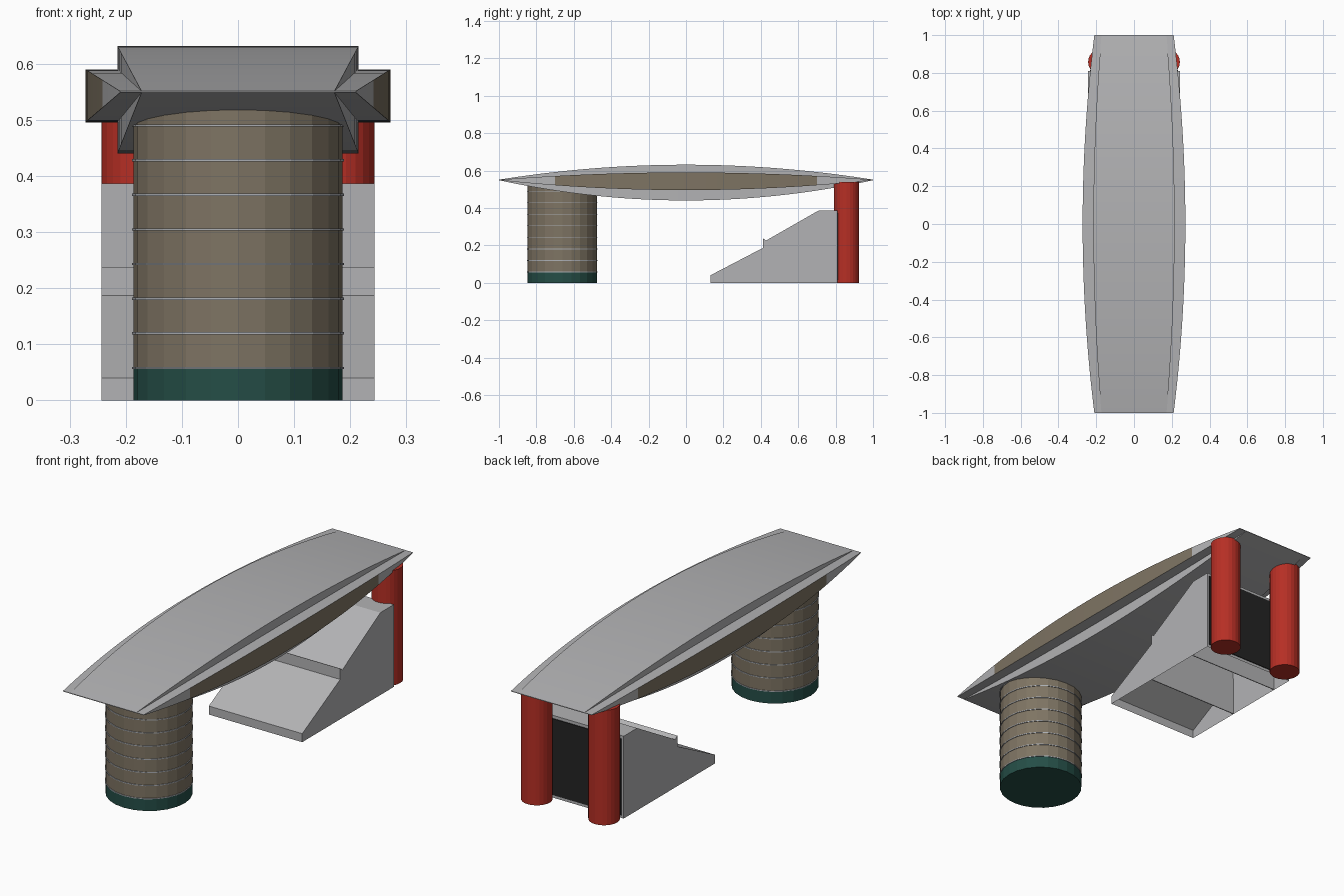
import bpy
import bmesh

if "Cube" in bpy.data.objects:
    bpy.data.objects.remove(bpy.data.objects["Cube"], do_unlink=True)


def material(name, r, g, b):
    m = bpy.data.materials.new(name)
    m.use_nodes = True
    m.diffuse_color = (r, g, b, 1)
    m.node_tree.nodes["Principled BSDF"].inputs["Base Color"].default_value = (r, g, b, 1)
    return m


GREY = material("light grey", 0.45, 0.45, 0.46)
SILVER = material("silver trim", 0.42, 0.44, 0.47)
KHAKI = material("khaki", 0.21, 0.175, 0.125)
GREEN = material("dark green", 0.018, 0.075, 0.062)
RED = material("red", 0.47, 0.028, 0.018)
DARK = material("charcoal", 0.017, 0.017, 0.017)


def finish(name, bm, *mats):
    bmesh.ops.recalc_face_normals(bm, faces=bm.faces)
    mesh = bpy.data.meshes.new(name)
    bm.to_mesh(mesh)
    bm.free()
    for m in mats:
        mesh.materials.append(m)
    ob = bpy.data.objects.new(name, mesh)
    bpy.context.collection.objects.link(ob)
    return ob


def cylinder(name, x, y, z0, z1, radius, mat, sides=24):
    bm = bmesh.new()
    bmesh.ops.create_cone(bm, cap_ends=True, segments=sides, radius1=radius,
                          radius2=radius, depth=z1 - z0)
    bmesh.ops.translate(bm, vec=(x, y, (z0 + z1) / 2), verts=bm.verts)
    return finish(name, bm, mat)


def box(name, lo, hi, mat):
    bm = bmesh.new()
    bmesh.ops.create_cube(bm, size=1)
    for v in bm.verts:
        v.co = [lo[i] if v.co[i] < 0 else hi[i] for i in range(3)]
    return finish(name, bm, mat)


# Canopy: lens-shaped slab with a bulging fin along each side
def canopy_section(bm, y):
    k = 1 - y * y
    mid, thin = 0.55, 0.0015
    slab, fin = 0.172 + 0.043 * k, 0.21 + 0.062 * k
    top, bottom = mid + thin + 0.08 * k, mid - thin - 0.108 * k
    fin_top, fin_bottom = mid + thin * 0.8 + 0.039 * k, mid - thin * 0.8 - 0.053 * k
    half = [(slab, top), (slab, fin_top), (fin, fin_top),
            (fin, fin_bottom), (slab, fin_bottom), (slab, bottom)]
    ring = half + [(-x, z) for x, z in reversed(half)]
    return [bm.verts.new((x, y, z)) for x, z in ring]


bm = bmesh.new()
steps = 40
rings = [canopy_section(bm, -1 + 2 * i / steps) for i in range(steps + 1)]
for a, b in zip(rings, rings[1:]):
    count = len(a)
    for i in range(count):
        j = (i + 1) % count
        face = bm.faces.new((a[i], a[j], b[j], b[i]))
        outer = i in (2, 8)
        if outer and abs(face.calc_center_median().y) < 0.7:
            face.material_index = 1
bm.faces.new(rings[0])
bm.faces.new(rings[-1])
canopy = finish("canopy", bm, GREY, KHAKI)
bpy.context.view_layer.objects.active = canopy
canopy.select_set(True)
bpy.ops.object.shade_smooth_by_angle()
canopy.select_set(False)

# Round front column with a green foot and thin bands
COL_Y, COL_R, FOOT = -0.661, 0.186, 0.058
cylinder("column_foot", 0, COL_Y, 0, FOOT, COL_R, GREEN)
cylinder("column_shaft", 0, COL_Y, FOOT, 0.525, COL_R, KHAKI)
for n in range(8):
    z = FOOT + n * 0.0617
    cylinder("column_band", 0, COL_Y, z - 0.002, z + 0.002, COL_R + 0.003, SILVER)

# Rear pair of posts
for side, x in (("right", -0.175), ("left", 0.175)):
    cylinder(side + "_rear_post", x, 0.858, 0, 0.54, 0.068, RED)

# Hollow ramp, open underneath, with cross walls
W = 0.243
profile = [(0.13, 0), (0.13, 0.04), (0.412, 0.187), (0.412, 0.238),
           (0.428, 0.226), (0.71, 0.387), (0.81, 0.387), (0.81, 0)]
bm = bmesh.new()
sides = [[bm.verts.new((x, y, z)) for y, z in profile] for x in (-W, W)]
for s in sides:
    bm.faces.new(s)
for i in range(len(profile) - 1):
    bm.faces.new((sides[0][i], sides[0][i + 1], sides[1][i + 1], sides[1][i]))
finish("ramp", bm, GREY)
for y, z in ((0.412, 0.186), (0.7, 0.375)):
    box("ramp_cross_wall", (-W + 0.001, y, 0.001), (W - 0.001, y + 0.004, z), GREY)
box("ramp_back_panel", (-W + 0.01, 0.808, 0.014), (W - 0.01, 0.814, 0.373), DARK)
